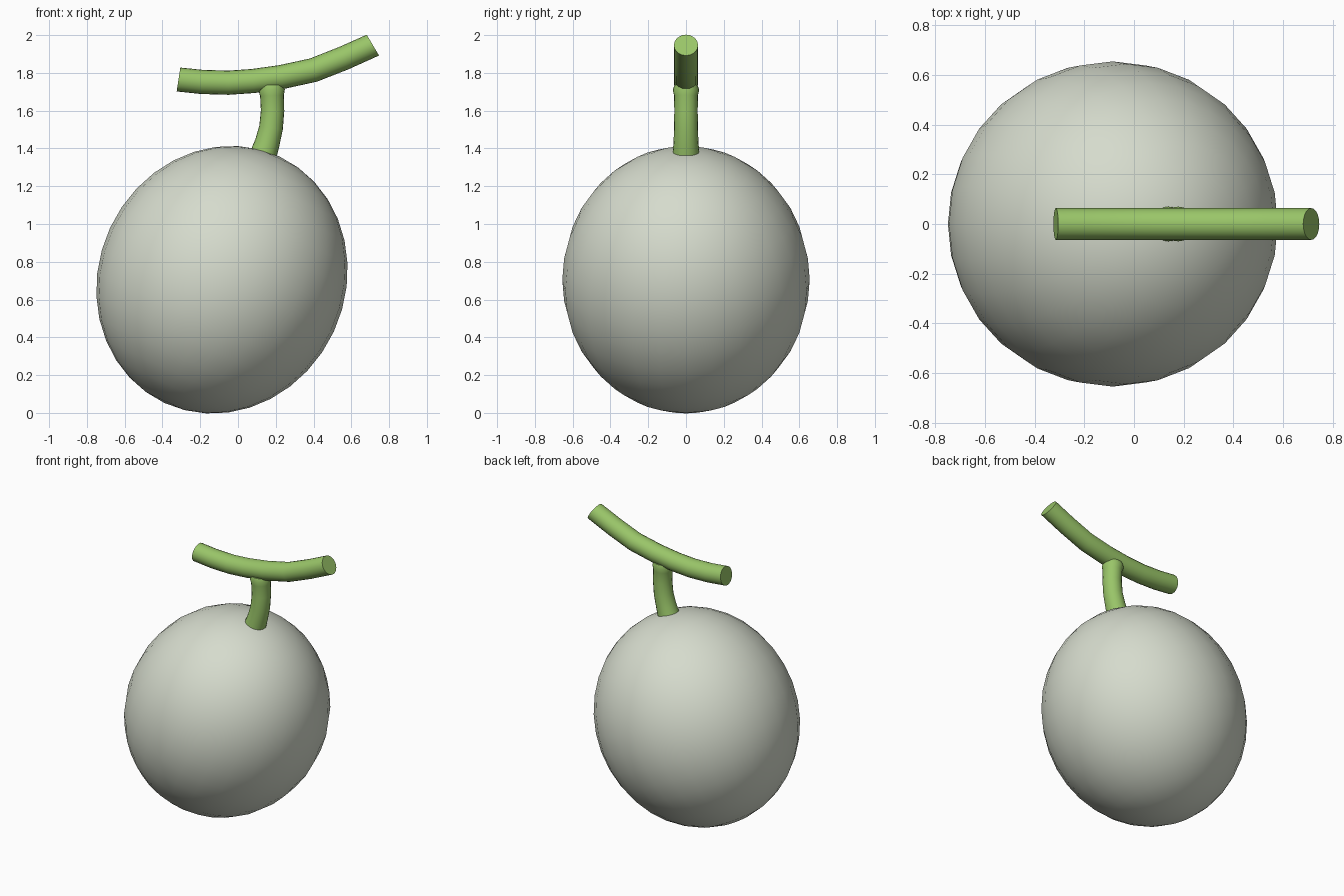
import bpy, bmesh, math
from mathutils import Vector, Matrix

cube = bpy.data.objects.get("Cube")
if cube:
    bpy.data.objects.remove(cube, do_unlink=True)


def material(name, rgb):
    mat = bpy.data.materials.new(name)
    mat.use_nodes = True
    colour = (*rgb, 1)
    mat.diffuse_color = colour
    node = next(n for n in mat.node_tree.nodes if n.type == 'BSDF_PRINCIPLED')
    node.inputs["Base Color"].default_value = colour
    return mat


pale = material("pale grey green", (0.67, 0.71, 0.61))
green = material("stalk green", (0.32, 0.56, 0.14))


def finish(bm, name, mat):
    bmesh.ops.recalc_face_normals(bm, faces=bm.faces[:])
    mesh = bpy.data.meshes.new(name)
    bm.to_mesh(mesh)
    bm.free()
    mesh.materials.append(mat)
    obj = bpy.data.objects.new(name, mesh)
    bpy.context.collection.objects.link(obj)
    bpy.ops.object.select_all(action='DESELECT')
    obj.select_set(True)
    bpy.context.view_layer.objects.active = obj
    bpy.ops.object.shade_smooth_by_angle(angle=math.radians(40))
    return obj


def tube(name, path, mat, start=None, end=None, sides=20):
    """Capped round tube in the xz plane; path holds (x, z, radius)."""
    bm = bmesh.new()
    pts = [Vector((x, 0, z)) for x, z, r in path]
    rings = []
    for i, p in enumerate(pts):
        along = pts[min(i + 1, len(pts) - 1)] - pts[max(i - 1, 0)]
        if i == 0 and start:
            along = Vector((start[0], 0, start[1]))
        if i == len(pts) - 1 and end:
            along = Vector((end[0], 0, end[1]))
        side = Vector((0, 1, 0))
        up = along.normalized().cross(side)
        ring = []
        for k in range(sides):
            a = math.tau * k / sides
            ring.append(bm.verts.new(p + path[i][2] * (math.cos(a) * side + math.sin(a) * up)))
        rings.append(ring)
    for a, b in zip(rings, rings[1:]):
        for k in range(sides):
            n = (k + 1) % sides
            bm.faces.new((a[k], a[n], b[n], b[k]))
    bm.faces.new(rings[0])
    bm.faces.new(rings[-1])
    return finish(bm, name, mat)


# Fruit: a slightly long ball leaning towards the stalk
bm = bmesh.new()
bmesh.ops.create_uvsphere(bm, u_segments=28, v_segments=18, radius=1)
bmesh.ops.transform(bm, verts=bm.verts[:], matrix=(
    Matrix.Translation((-0.085, 0, 0.705))
    @ Matrix.Rotation(math.radians(25), 4, 'Y')
    @ Matrix.Diagonal((0.653, 0.655, 0.72, 1))))
finish(bm, "fruit", pale)

# Short stalk, flaring where it meets the fruit and the branch
tube("stalk", [(0.135, 1.37, 0.071), (0.155, 1.43, 0.066), (0.175, 1.51, 0.063),
               (0.183, 1.6, 0.062), (0.18, 1.68, 0.063), (0.178, 1.71, 0.07),
               (0.178, 1.735, 0.062)],
     green, start=(0.035, 0.135))

# Curved cross branch
R = 0.064
tube("branch", [(-0.315, 1.765, R), (-0.19, 1.752, R), (-0.05, 1.748, R),
                (0.08, 1.757, R), (0.23, 1.778, R), (0.4, 1.815, R),
                (0.56, 1.878, R), (0.714, 1.947, R)],
     green, start=(0.13, -0.02), end=(0.105, 0.062))
